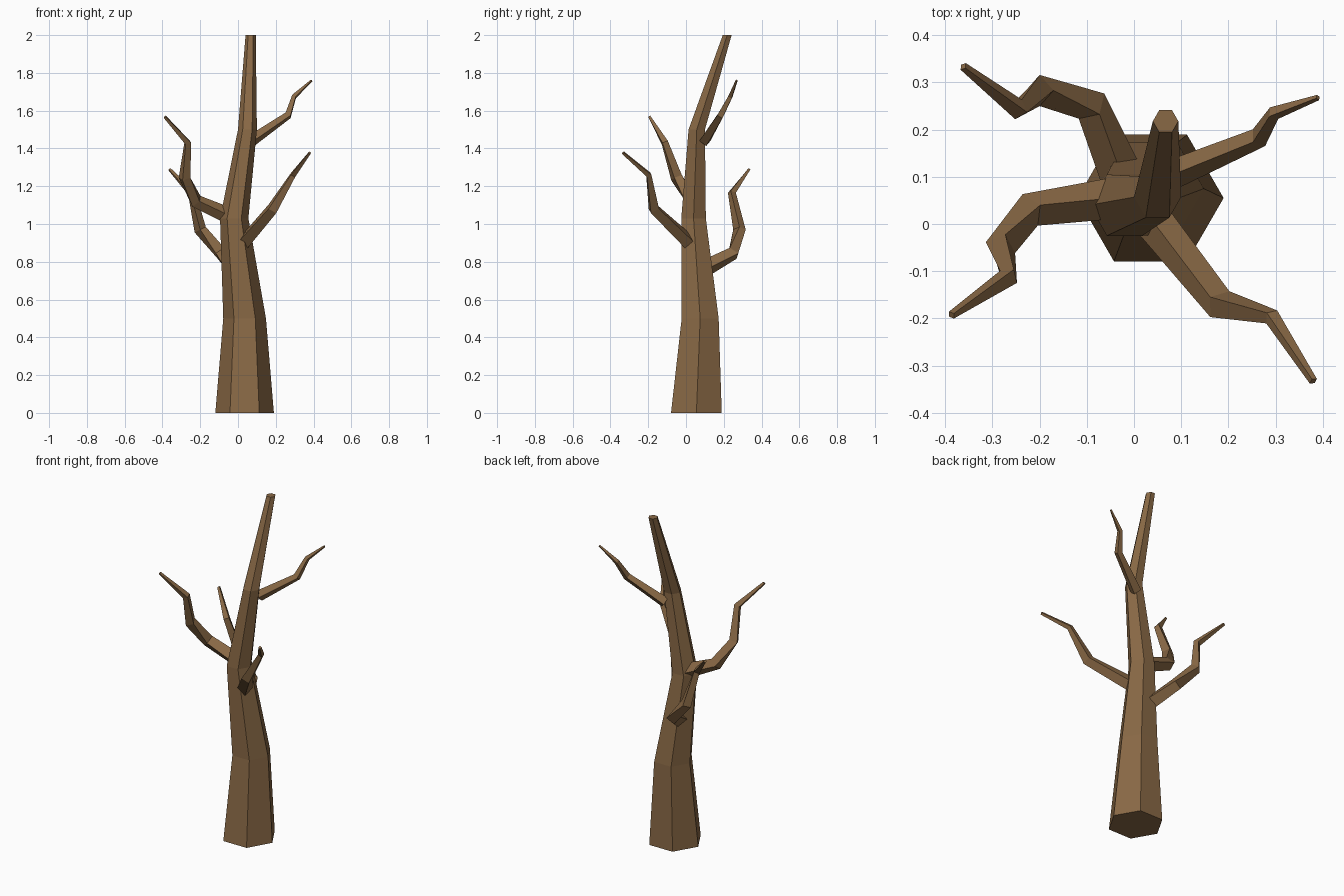
import bpy, bmesh, math
from mathutils import Vector

if "Cube" in bpy.data.objects:
    bpy.data.objects.remove(bpy.data.objects["Cube"])

bark = bpy.data.materials.new("brown bark")
bark.diffuse_color = (0.25, 0.14, 0.06, 1)
bark.use_nodes = True
bark.node_tree.nodes["Principled BSDF"].inputs["Base Color"].default_value = bark.diffuse_color


def tube(name, path, sides, level=False):
    """Flat-faced tapered tube; path holds (x, y, z, radius)."""
    pts = [Vector(p[:3]) for p in path]
    bm = bmesh.new()
    rings = []
    for i, p in enumerate(pts):
        if level:
            u, v = Vector((1, 0, 0)), Vector((0, 1, 0))
        else:
            t = Vector()
            if i > 0:
                t += (p - pts[i - 1]).normalized()
            if i < len(pts) - 1:
                t += (pts[i + 1] - p).normalized()
            t.normalize()
            u = t.cross(Vector((0, 0, 1))).normalized()
            v = u.cross(t)
        ring = []
        for k in range(sides):
            a = 2 * math.pi * k / sides
            ring.append(bm.verts.new(p + path[i][3] * (u * math.cos(a) + v * math.sin(a))))
        rings.append(ring)
    for a, b in zip(rings, rings[1:]):
        for k in range(sides):
            n = (k + 1) % sides
            bm.faces.new((a[k], a[n], b[n], b[k]))
    bm.faces.new(rings[0][::-1])
    bm.faces.new(rings[-1])
    bmesh.ops.recalc_face_normals(bm, faces=bm.faces)
    me = bpy.data.meshes.new(name)
    bm.to_mesh(me)
    bm.free()
    me.materials.append(bark)
    ob = bpy.data.objects.new(name, me)
    bpy.context.collection.objects.link(ob)


# Bent hexagonal trunk
tube("trunk", [(0.035, 0.055, 0, 0.155), (0.035, 0.075, 0.5, 0.113),
               (-0.02, 0.04, 1.03, 0.075), (0.05, 0.057, 1.5, 0.05),
               (0.067, 0.218, 2.0, 0.027)], 6, level=True)

# Crooked branches, starting inside the trunk
tube("front_right_branch", [(0.03, 0.02, 0.9, 0.042), (0.182, -0.17, 1.08, 0.034),
                            (0.292, -0.197, 1.26, 0.018), (0.38, -0.333, 1.377, 0.009)], 4)
tube("left_branch", [(-0.04, 0.055, 1.04, 0.044), (-0.22, 0.03, 1.12, 0.037),
                     (-0.283, -0.05, 1.245, 0.033), (-0.266, -0.112, 1.43, 0.022),
                     (-0.387, -0.193, 1.567, 0.009)], 4)
tube("back_left_branch", [(-0.03, 0.11, 0.77, 0.045), (-0.09, 0.25, 0.845, 0.038),
                          (-0.2, 0.283, 0.97, 0.033), (-0.245, 0.243, 1.165, 0.022),
                          (-0.362, 0.334, 1.289, 0.009)], 4)
tube("back_right_branch", [(0.07, 0.1, 1.44, 0.032), (0.265, 0.183, 1.575, 0.022),
                           (0.297, 0.235, 1.675, 0.015), (0.39, 0.268, 1.76, 0.006)], 4)
